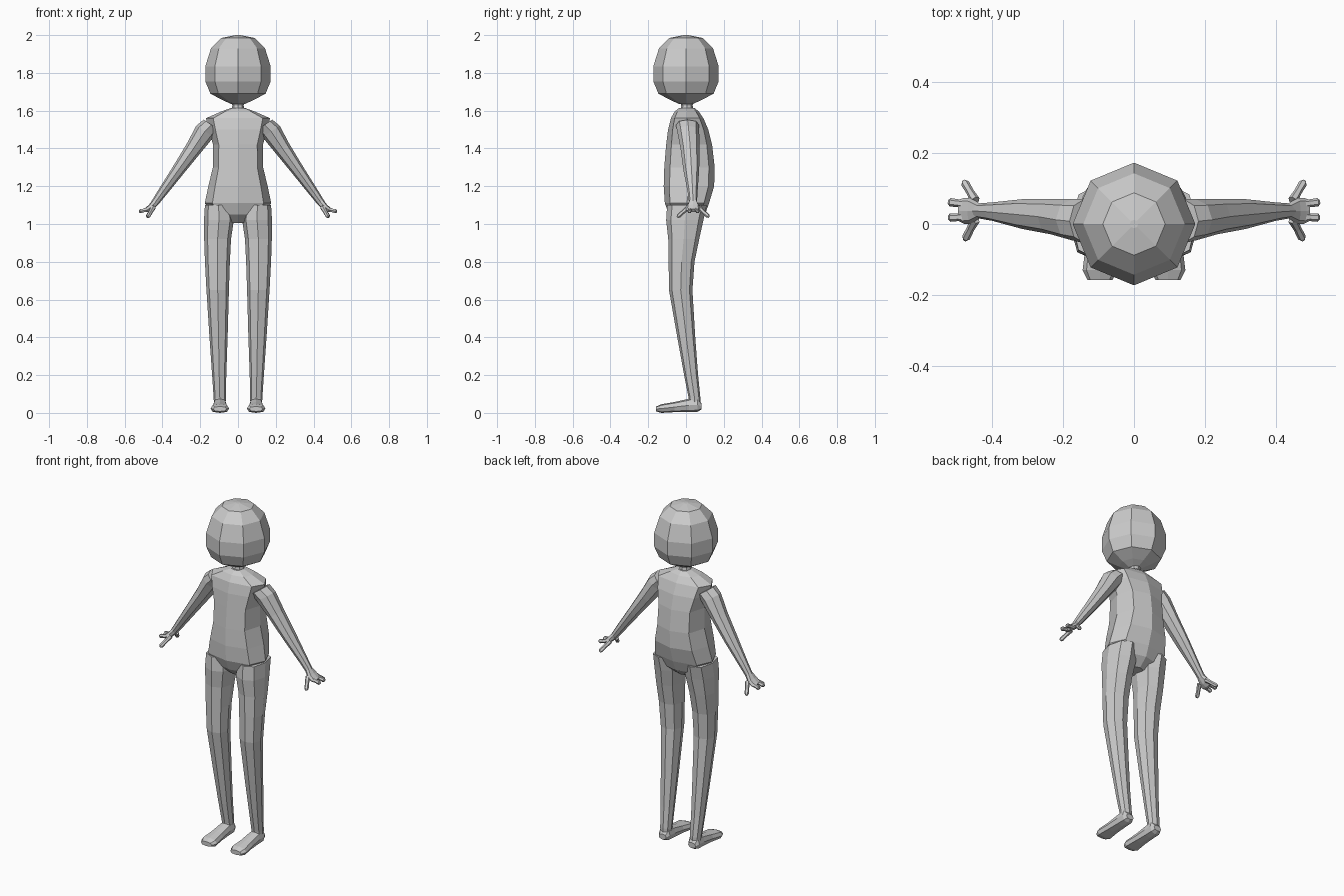
import bpy, bmesh
from math import cos, sin, pi, copysign
from mathutils import Vector

X, Y, Z = Vector((1, 0, 0)), Vector((0, 1, 0)), Vector((0, 0, 1))


def loft(name, sections, u=X, v=Y, n=8, p=1.0, mirror=False):
    """Skin rings of (centre, radius_u, radius_v); p < 1 makes them boxier."""
    bm = bmesh.new()
    rings = []
    for c, ru, rv in sections:
        ring = []
        for i in range(n):
            a = 2 * pi * i / n
            cu = copysign(abs(cos(a)) ** p, cos(a)) * ru
            sv = copysign(abs(sin(a)) ** p, sin(a)) * rv
            ring.append(bm.verts.new(Vector(c) + u * cu + v * sv))
        rings.append(ring)
    for a, b in zip(rings, rings[1:]):
        for i in range(n):
            j = (i + 1) % n
            bm.faces.new((a[i], a[j], b[j], b[i]))
    bm.faces.new(rings[0])
    bm.faces.new(rings[-1])
    bmesh.ops.recalc_face_normals(bm, faces=bm.faces)
    me = bpy.data.meshes.new(name)
    bm.to_mesh(me)
    bm.free()
    ob = bpy.data.objects.new(name, me)
    bpy.context.collection.objects.link(ob)
    if mirror:
        ob.modifiers.new("mirror", 'MIRROR').use_axis = (True, False, False)
    return ob


def upright(rows):
    """Rows of z, x0, x1, y0, y1 become horizontal rings."""
    return [(((x0 + x1) / 2, (y0 + y1) / 2, z), (x1 - x0) / 2, (y1 - y0) / 2)
            for z, x0, x1, y0, y1 in rows]


# Head and neck
loft("head", [((0, 0, z), r, r) for z, r in [
    (2.0, .012), (1.985, .088), (1.93, .143), (1.835, .173), (1.755, .173),
    (1.69, .146), (1.655, .08), (1.635, .035)]])
loft("neck", [((0, 0.005, z), r, r) for z, r in [
    (1.65, .04), (1.628, .03), (1.595, .036)]])

# Torso
loft("torso", upright([(z, -w, w, y0, y1) for z, w, y0, y1 in [
    (1.615, .035, -.035, .045), (1.595, .09, -.06, .068),
    (1.56, .17, -.08, .092), (1.50, .155, -.095, .118),
    (1.42, .132, -.105, .138), (1.30, .133, -.115, .152),
    (1.20, .157, -.118, .149), (1.11, .176, -.112, .122),
    (1.05, .12, -.09, .10), (1.005, .04, -.045, .05)]]), p=0.75)

# Legs
loft("leg", upright([
    (1.10, .03, .175, -.10, .11), (1.02, .022, .18, -.105, .092),
    (.92, .037, .179, -.094, .07), (.80, .043, .175, -.092, .045),
    (.65, .048, .167, -.09, .034), (.40, .055, .151, -.046, .049),
    (.20, .062, .137, -.01, .064), (.08, .064, .129, .014, .076),
    (.04, .066, .127, .018, .076)]), p=0.85, mirror=True)

# Feet
loft("foot", [((.096, y, (z0 + z1) / 2), w, (z1 - z0) / 2) for y, w, z0, z1 in [
    (.082, .024, .018, .05), (.062, .035, .006, .08), (.015, .036, .005, .075),
    (-.06, .040, .004, .058), (-.13, .049, 0, .046), (-.158, .035, .008, .034)]],
     u=X, v=Z, p=0.75, mirror=True)

# Arms with wrist
across = Vector((.84, 0, .55)).normalized()
loft("arm", [
    ((.14, .008, 1.525), .05, .062), ((.175, .012, 1.49), .055, .058),
    ((.235, .021, 1.40), .044, .05), ((.315, .028, 1.287), .034, .042),
    ((.40, .035, 1.168), .025, .026), ((.44, .037, 1.112), .02, .021)],
     u=across, mirror=True)

# Palm
loft("palm", [
    ((.435, .037, 1.118), .02, .021), ((.46, .037, 1.09), .017, .036),
    ((.478, .037, 1.076), .015, .037), ((.49, .038, 1.071), .011, .032)],
     u=Vector((.6, 0, .8)), p=0.8, mirror=True)

# Fingers
for name, start, tip in [
        ("thumb", (.448, .012, 1.088), (.477, -.045, 1.037)),
        ("front_finger", (.475, .02, 1.077), (.524, .018, 1.066)),
        ("middle_finger", (.475, .056, 1.077), (.524, .062, 1.066)),
        ("back_finger", (.448, .066, 1.088), (.48, .121, 1.037))]:
    s, t = Vector(start), Vector(tip)
    d = (t - s).normalized()
    side = d.cross(Z).normalized()
    loft(name, [(s.lerp(t, f), r, r) for f, r in [
        (0, .014), (.45, .011), (.88, .012), (1, .006)]],
         u=side, v=d.cross(side), n=6, mirror=True)
